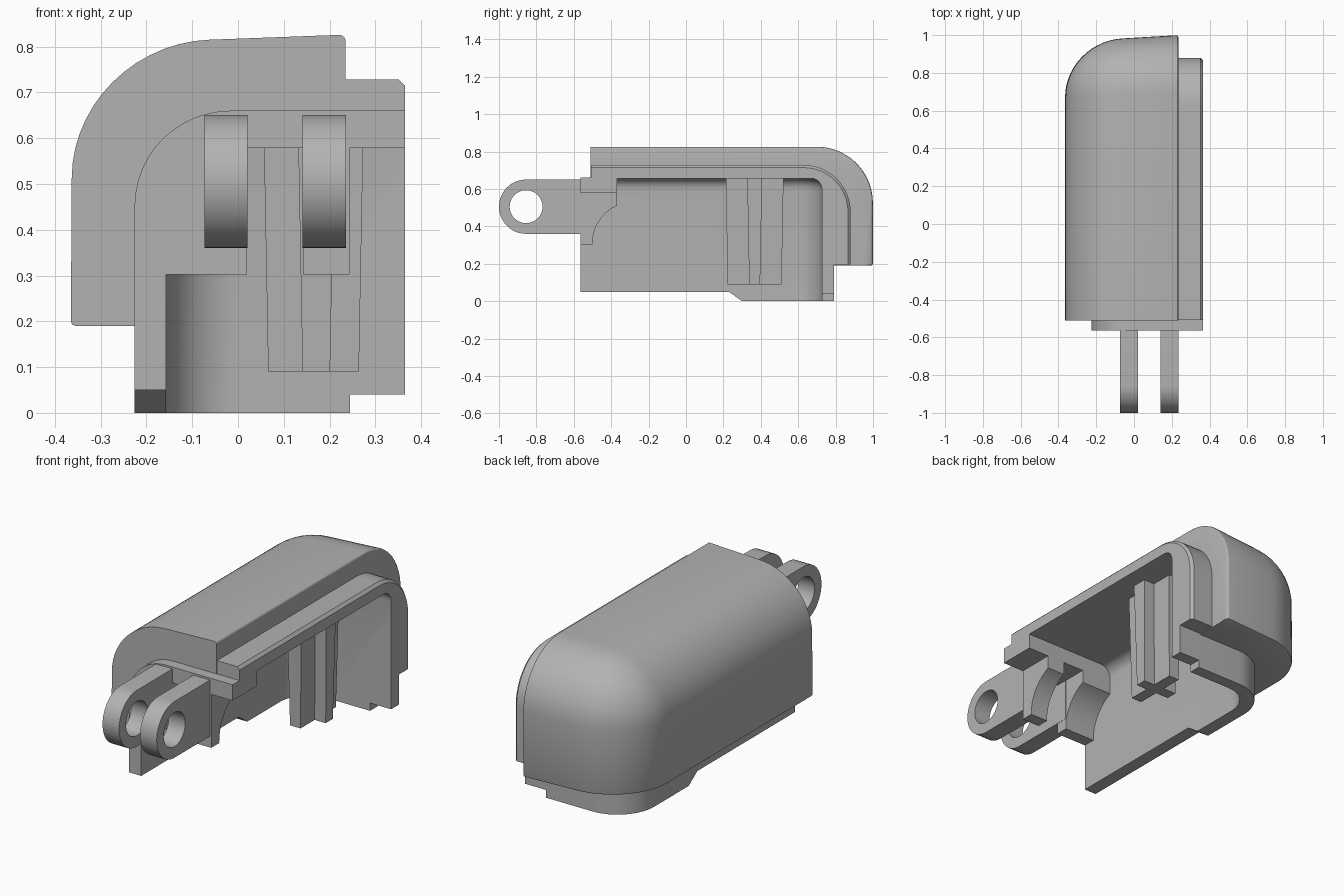
import bpy, bmesh, math

cube = bpy.data.objects.get("Cube")
if cube:
    bpy.data.objects.remove(cube, do_unlink=True)

GREY = (0.45, 0.45, 0.45, 1)
mat = bpy.data.materials.new("plain_grey")
mat.use_nodes = True
mat.diffuse_color = GREY
mat.node_tree.nodes["Principled BSDF"].inputs["Base Color"].default_value = GREY


def near(a, b):
    return abs(a - b) < 1e-4


def finish(bm, name):
    bmesh.ops.recalc_face_normals(bm, faces=bm.faces)
    mesh = bpy.data.meshes.new(name)
    bm.to_mesh(mesh)
    bm.free()
    mesh.materials.append(mat)
    ob = bpy.data.objects.new(name, mesh)
    bpy.context.collection.objects.link(ob)
    return ob


def block(name, xs, ys, zs, bevels=(), inset=0, warp=None):
    """Box with selected edges rounded; inset narrows its bottom end."""
    bm = bmesh.new()
    bmesh.ops.create_cube(bm, size=1)
    for v in bm.verts:
        low = inset if v.co.z < 0 else 0
        v.co = [r[0] + low * (i < 2) if c < 0 else r[1] - low * (i < 2)
                for i, (r, c) in enumerate(zip((xs, ys, zs), v.co))]
    for rule, radius, segments in bevels:
        edges = [e for e in bm.edges if rule(e.verts[0].co, e.verts[1].co)]
        bmesh.ops.bevel(bm, geom=edges, offset=radius, offset_type='OFFSET',
                        segments=segments, profile=0.5, affect='EDGES')
    if warp:
        for v in bm.verts:
            warp(v.co)
    return finish(bm, name)


def prism(name, points, x0, x1):
    """Side outline of (y, z) points pushed along x."""
    bm = bmesh.new()
    face = bm.faces.new([bm.verts.new((x0, y, z)) for y, z in points])
    geom = bmesh.ops.extrude_face_region(bm, geom=[face])["geom"]
    for v in geom:
        if isinstance(v, bmesh.types.BMVert):
            v.co.x = x1
    return finish(bm, name)


def arc(y, z, r, start, end, n):
    angles = [math.radians(start + (end - start) * i / n) for i in range(n + 1)]
    return [(y + r * math.cos(a), z + r * math.sin(a)) for a in angles]


def combine(target, other, operation):
    other.hide_render = True
    mod = target.modifiers.new(operation.lower(), 'BOOLEAN')
    mod.operation, mod.solver, mod.object = operation, 'EXACT', other
    bpy.ops.object.select_all(action='DESELECT')
    bpy.context.view_layer.objects.active = target
    target.select_set(True)
    bpy.ops.object.modifier_apply(modifier=mod.name)
    bpy.data.objects.remove(other, do_unlink=True)


def shared(axis, value):
    return lambda a, b: near(a[axis], value) and near(b[axis], value)


def corner_rule(x, y, z):
    """The three edges that meet at one corner."""
    tests = [shared(0, x), shared(1, y), shared(2, z)]
    return lambda a, b: sum(t(a, b) for t in tests) == 2


def rim_rule(axis, value, skip):
    """Edges round one face, leaving out those on the skipped planes."""
    on = shared(axis, value)
    off = [shared(i, v) for i, v in skip]
    return lambda a, b: on(a, b) and not any(t(a, b) for t in off)


# Outer cover, with slightly sloping top and back
def draft(co):
    co.z += 0.037 * (co.x - 0.235) * (co.z - 0.19) / 0.635
    co.y += 0.06 * (co.x - 0.235) * (co.y + 0.51) / 1.51
    co.x += 0.01 * (co.z - 0.19) * (0.235 - co.x)


housing = block("housing", (-0.365, 0.235), (-0.51, 1.0), (0.19, 0.826), [
    (corner_rule(-0.365, 1.0, 0.826), 0.3, 14),
    (rim_rule(0, 0.235, [(1, -0.51), (2, 0.19)]), 0.014, 3),
    (rim_rule(2, 0.19, [(1, -0.51), (0, 0.235)]), 0.01, 2),
], warp=draft)

# Inner shell forming the skirt and front lip
skirt = block("skirt", (-0.226, 0.365), (-0.565, 0.79), (0, 0.66),
              [(corner_rule(-0.226, 0.79, 0.66), 0.21, 12)])
combine(housing, skirt, 'UNION')

# Side flange over the open side
flange = block("flange", (0, 0.365), (-0.508, 0.88), (0.195, 0.728), [
    (lambda a, b: shared(1, 0.88)(a, b) and shared(2, 0.728)(a, b), 0.25, 12),
    (rim_rule(0, 0.365, [(1, -0.508), (2, 0.195)]), 0.014, 1),
])
combine(housing, flange, 'UNION')

# Hollow interior
cavity = block("cavity_cutter", (-0.157, 1), (-0.37, 0.727), (-1, 0.657), [
    (lambda a, b: shared(0, -0.157)(a, b) and shared(1, 0.727)(a, b), 0.16, 12),
    (rim_rule(2, 0.657, [(0, 1), (1, -0.37)]), 0.06, 6),
])
combine(housing, cavity, 'DIFFERENCE')

# Front opening, slots between the brackets and step in the back wall
for xs, ys, zs in [
    ((-0.157, 1), (-1, -0.3), (-1, 0.302)),
    ((0.02, 0.142), (-1, -0.3), (-0.9, 0.578)),
    ((0.243, 1.1), (-1, -0.3), (-0.9, 0.578)),
    ((0.245, 1.2), (0.6, 1.2), (-0.8, 0.04)),
]:
    combine(housing, block("slot_cutter", xs, ys, zs), 'DIFFERENCE')

# Concave backs of the brackets
scoop = prism("scoop_cutter", arc(-0.281, 0.31, 0.219, 0, 352.5, 47), -0.157, 1)
combine(housing, scoop, 'DIFFERENCE')

# Raised front part of the lower edge
sill = prism("sill_cutter", [(-1, -0.1), (-1, 0.05), (0.23, 0.05),
                             (0.3, 0), (0.37, -0.05), (0.37, -0.1)], -1, 1)
combine(housing, sill, 'DIFFERENCE')

# Cross-shaped tapered post hanging from the roof
post = block("cross_post", (0.055, 0.275), (0.327, 0.407), (0.09, 0.68), inset=0.011)
rib = block("post_rib", (0.13, 0.212), (0.212, 0.522), (0.09, 0.68), inset=0.011)
combine(post, rib, 'UNION')

# Hinge lugs with round holes
parts = [housing, post]
for name, x0, x1 in [("right_hinge_lug", -0.073, 0.021), ("left_hinge_lug", 0.141, 0.236)]:
    outline = arc(-0.855, 0.505, 0.145, 90, 270, 24) + [(-0.5, 0.36), (-0.5, 0.65)]
    lug = prism(name, outline, x0, x1)
    hole = prism("hole_cutter", arc(-0.855, 0.505, 0.088, 0, 348.75, 31), x0 - 0.1, x1 + 0.1)
    combine(lug, hole, 'DIFFERENCE')
    parts.append(lug)

# Smooth curves, sharp corners
bpy.ops.object.select_all(action='DESELECT')
for ob in parts:
    ob.select_set(True)
bpy.context.view_layer.objects.active = housing
bpy.ops.object.shade_smooth_by_angle(angle=math.radians(30))
